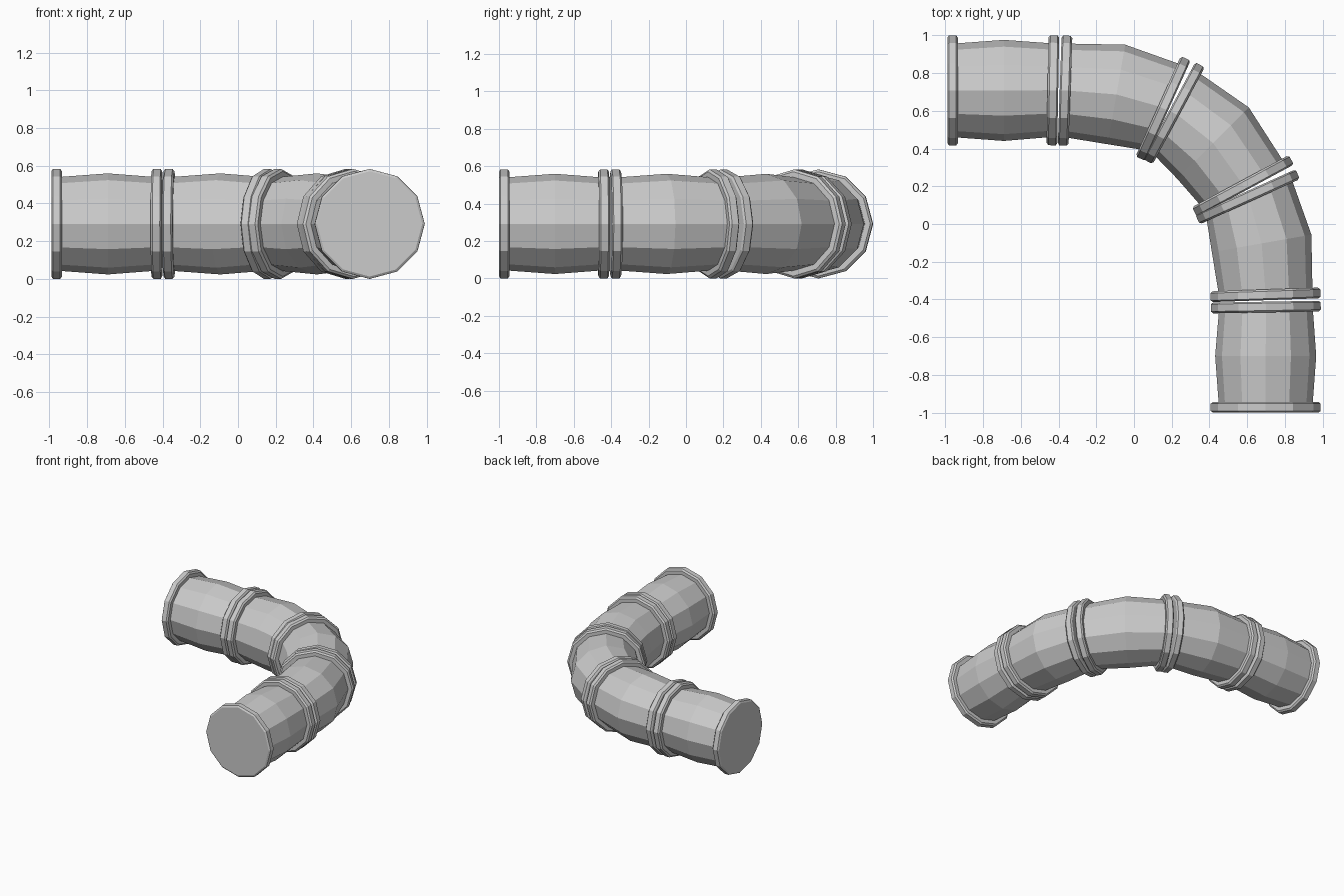
import bpy, bmesh, math
from mathutils import Vector

if "Cube" in bpy.data.objects:
    bpy.data.objects.remove(bpy.data.objects["Cube"])

SIDES = 12
RIM, BODY, MID = 0.2915, 0.25, 0.268
Z = RIM
# flange profile: (distance inward from the end face, radius)
FLANGE = [(0, 0.279), (0.008, RIM), (0.047, RIM), (0.057, 0.279), (0.057, BODY)]


def flange_rings(x, y, deg, sign):
    """Rings of one flange; sign +1 = pipe start, -1 = pipe end."""
    a = math.radians(deg)
    return [(x + sign * d * math.cos(a), y + sign * d * math.sin(a), deg, r)
            for d, r in FLANGE]


def pipe_section(name, start, mid, end, mirrored=False):
    rings = flange_rings(*start, 1) + [(*mid, MID)] + flange_rings(*end, -1)[::-1]
    bm = bmesh.new()
    loops = []
    for x, y, deg, r in rings:
        a = math.radians(deg)
        side = Vector((-math.sin(a), math.cos(a), 0))
        loop = []
        for i in range(SIDES):
            t = 2 * math.pi * i / SIDES
            p = Vector((x, y, Z)) + side * (r * math.cos(t))
            p.z += r * math.sin(t)
            if mirrored:  # reflect across the bend's diagonal
                p.x, p.y = p.y - 0.01, p.x - 0.01
            loop.append(bm.verts.new(p))
        loops.append(loop)
    for a, b in zip(loops, loops[1:]):
        for i in range(SIDES):
            j = (i + 1) % SIDES
            bm.faces.new((a[i], a[j], b[j], b[i]))
    bm.faces.new(loops[0])
    bm.faces.new(loops[-1])
    bmesh.ops.recalc_face_normals(bm, faces=bm.faces)
    mesh = bpy.data.meshes.new(name)
    bm.to_mesh(mesh)
    bm.free()
    bpy.context.collection.objects.link(bpy.data.objects.new(name, mesh))


# straight end pipes and curved pipes, one of each per arm of the bend
for arm, flip in (("left", False), ("front", True)):
    pipe_section(arm + "_straight_pipe", (-0.99, 0.7085, 0), (-0.69, 0.7085, 0),
                 (-0.402, 0.7085, -1), flip)
    pipe_section(arm + "_curved_pipe", (-0.394, 0.7085, -2), (-0.093, 0.687, -10),
                 (0.180, 0.601, -24.3), flip)

# central elbow pipe
pipe_section("elbow_pipe", (0.187, 0.601, -28.3), (0.419, 0.429, -45),
             (0.591, 0.177, -61.7))
